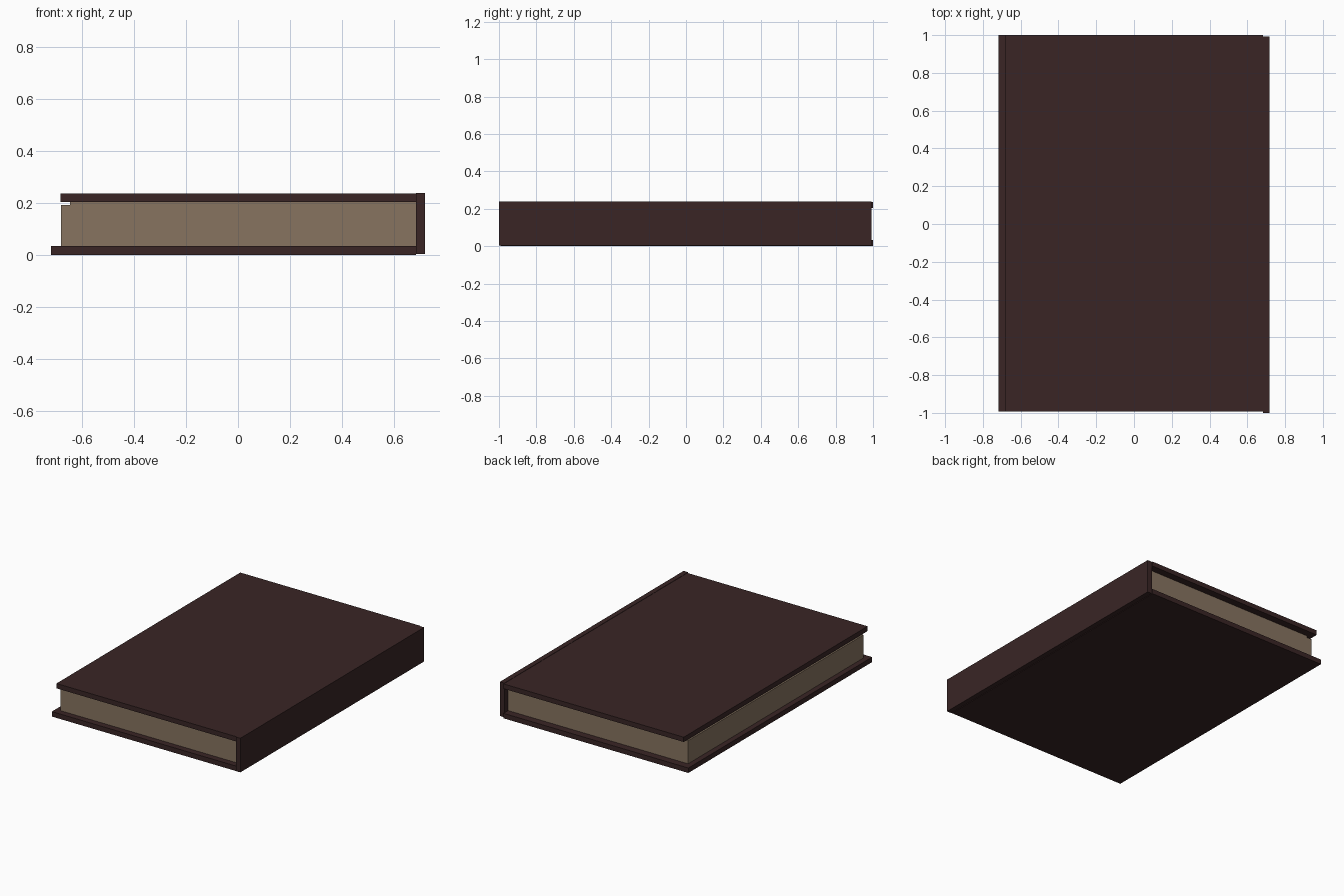
import bpy

if "Cube" in bpy.data.objects:
    bpy.data.objects.remove(bpy.data.objects["Cube"])


def material(name, rgb):
    m = bpy.data.materials.new(name)
    m.diffuse_color = (*rgb, 1.0)
    m.use_nodes = True
    m.node_tree.nodes["Principled BSDF"].inputs["Base Color"].default_value = m.diffuse_color
    return m


leather = material("dark_brown_leather", (0.041, 0.0185, 0.0185))
paper = material("aged_paper", (0.245, 0.175, 0.118))


def box(name, x, y, z, mat):
    """Box from (min, max) ranges on each axis."""
    bpy.ops.mesh.primitive_cube_add(size=1)
    o = bpy.context.object
    o.name = name
    for v in o.data.vertices:
        v.co = [r[1] if c > 0 else r[0] for c, r in zip(v.co, (x, y, z))]
    o.data.materials.append(mat)
    return o


# Cover boards: the lower one reaches a little further out at the fore edge
board_y = (-0.992, 1.0)
box("bottom_cover", (-0.718, 0.684), board_y, (0.0, 0.034), leather)
box("top_cover", (-0.683, 0.684), board_y, (0.203, 0.236), leather)

# Spine board, set slightly off the covers
box("spine", (0.684, 0.718), (-1.0, 0.992), (0.004, 0.238), leather)

# Page block as a stepped profile, with a shallow notch under the top cover
profile = [(-0.681, 0.034), (0.684, 0.034), (0.684, 0.203),
           (-0.645, 0.203), (-0.645, 0.192), (-0.681, 0.192)]
n = len(profile)
verts = [(x, y, z) for y in (-0.95, 0.95) for x, z in profile]
faces = [tuple(range(n)), tuple(range(2 * n - 1, n - 1, -1))]
faces += [(i, i + n, (i + 1) % n + n, (i + 1) % n) for i in range(n)]
mesh = bpy.data.meshes.new("page_block")
mesh.from_pydata(verts, [], faces)
mesh.materials.append(paper)
pages = bpy.data.objects.new("page_block", mesh)
bpy.context.collection.objects.link(pages)
